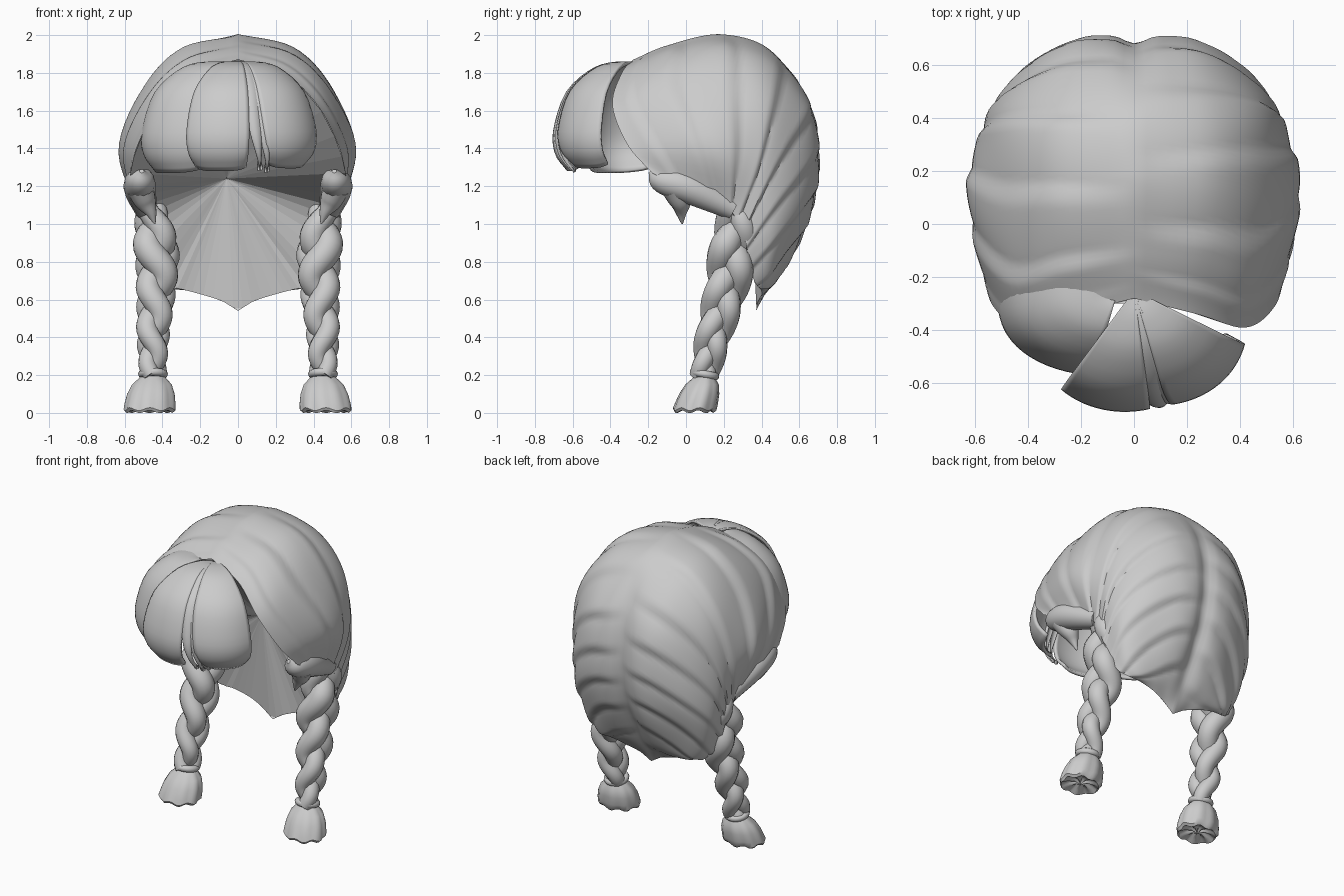
import bpy
from math import sin, cos, pi, radians, exp
from mathutils import Vector

if "Cube" in bpy.data.objects:
    bpy.data.objects.remove(bpy.data.objects["Cube"])


def spline(P, t):
    """Point at t (0..1) on a smooth curve through P."""
    P = [Vector(p) for p in P]
    n = len(P) - 1
    i = min(int(t * n), n - 1)
    f = t * n - i
    b, c = P[i], P[i + 1]
    a = P[i - 1] if i > 0 else 2 * b - c
    d = P[i + 2] if i + 2 <= n else 2 * c - b
    return 0.5 * (2 * b + (c - a) * f + (2 * a - 5 * b + 4 * c - d) * f * f
                  + (3 * b - a - 3 * c + d) * f ** 3)


def finish(ob, angle=40):
    bpy.ops.object.select_all(action='DESELECT')
    ob.select_set(True)
    bpy.context.view_layer.objects.active = ob
    if ob.type == 'CURVE':
        bpy.ops.object.convert(target='MESH')
        ob = bpy.context.object
    bpy.ops.object.shade_smooth_by_angle(angle=radians(angle))
    return ob


def mesh(name, verts, faces):
    me = bpy.data.meshes.new(name)
    me.from_pydata([tuple(v) for v in verts], [], faces)
    me.validate()
    ob = bpy.data.objects.new(name, me)
    bpy.context.collection.objects.link(ob)
    return ob


def grid(name, rows, closed=False, thick=0, flip=False, angle=40):
    m = len(rows[0])
    faces = []
    for i in range(len(rows) - 1):
        for j in range(m if closed else m - 1):
            k = (j + 1) % m
            f = (i * m + j, i * m + k, (i + 1) * m + k, (i + 1) * m + j)
            faces.append(f[::-1] if flip else f)
    ob = mesh(name, [v for r in rows for v in r], faces)
    if thick:
        mod = ob.modifiers.new("thickness", 'SOLIDIFY')
        mod.thickness = thick
        mod.offset = -1
    return finish(ob, angle)


def tube(name, pts, radii):
    cu = bpy.data.curves.new(name, 'CURVE')
    cu.dimensions = '3D'
    cu.bevel_depth = 1
    cu.bevel_resolution = 5
    cu.use_fill_caps = True
    sp = cu.splines.new('POLY')
    sp.points.add(len(pts) - 1)
    for p, co, r in zip(sp.points, pts, radii):
        p.co = (*co, 1)
        p.radius = r
    ob = bpy.data.objects.new(name, cu)
    bpy.context.collection.objects.link(ob)
    return finish(ob, 60)


# Hair cap: arches running from the centre parting to the side edge
ARCHES = [
    [(0, -.28, 1.87), (.24, -.34, 1.80), (.42, -.39, 1.63), (.53, -.31, 1.42), (.57, -.18, 1.27)],
    [(0, -.10, 1.945), (.27, -.14, 1.88), (.46, -.20, 1.70), (.59, -.10, 1.42), (.57, .00, 1.18)],
    [(0, .18, 2.005), (.30, .15, 1.925), (.50, .10, 1.71), (.625, .15, 1.40), (.54, .20, 1.10)],
    [(0, .45, 1.935), (.30, .42, 1.85), (.49, .40, 1.64), (.57, .36, 1.32), (.53, .27, 1.02)],
    [(0, .65, 1.68), (.25, .64, 1.59), (.43, .55, 1.41), (.53, .43, 1.17), (.52, .31, .92)],
    [(0, .71, 1.36), (.20, .69, 1.28), (.38, .60, 1.13), (.49, .47, .97), (.49, .33, .82)],
    [(0, .66, 1.05), (.17, .63, .99), (.32, .54, .88), (.42, .45, .77), (.44, .36, .70)],
    [(0, .52, .78), (.13, .51, .75), (.24, .48, .71), (.33, .44, .67), (.38, .39, .66)],
    [(0, .37, .54), (.08, .38, .59), (.17, .40, .62), (.26, .40, .645), (.32, .39, .66)],
]
N, M = 110, 26
half = []
for j in range(M + 1):
    column = [spline(a, j / M) for a in ARCHES]
    half.append([spline(column, i / N) for i in range(N + 1)])
rows = []
for i in range(N + 1):
    t, row = i / N, []
    for j in range(-M, M + 1):
        s = abs(j) / M
        p = half[abs(j)][i].copy()
        if j < 0:
            p.x = -p.x
        # overlapping strands plus a shallow parting groove
        ph = (10 * t + (.45 if j < 0 else 0) + .25 * sin(3 * s + 9 * t)) % 1
        ridge = .026 * (min(ph / .75, (1 - ph) / .25) ** .7 - .5)
        ridge *= min(1, s * 5) * (1 - .5 * s) * min(1, 8 * t, 8 * (1 - t))
        groove = -.03 * exp(-(p.x / .05) ** 2) * max(0, min(1, 4 * t - 1)) * min(1, 5 * (1 - t))
        out = (p - Vector((0, .1, p.z * .7 + .4))).normalized()
        row.append(p + out * (ridge + groove))
    rows.append(row)
grid("hair_cap", rows, flip=True, angle=35)

# Faceted inner lining: fan from the cap's rim to a point inside
rim = ([rows[0][j] for j in range(0, 2 * M, 4)] + [rows[i][-1] for i in range(0, N, 10)]
       + [rows[N][j] for j in range(2 * M, 0, -4)] + [rows[i][0] for i in range(N, 0, -10)])
k = len(rim)
mesh("inner_lining", rim + [Vector((-.06, .34, 1.24))],
     [(i, (i + 1) % k, k) for i in range(k)])

# Fringe locks: start and end azimuth, taper, tip drop, tip skew, centre x, depth
PROFILE = [(.02, 1.85, 0), (.25, 1.86, 0), (.54, 1.825, 0), (.85, 1.70, 0), (1, 1.5, 0),
           (.98, 1.37, 0), (.84, 1.28, 0)]


def fringe_lock(name, a0, a1, taper, drop=0, skew=0, cx=0, depth=.445):
    mid, hw = (a0 + a1) / 2, (a1 - a0) / 2
    rows = []
    for i in range(23):
        v = i / 22
        r, z, _ = spline(PROFILE, v)
        tip = max(0, (v - .5) / .5) ** 1.4
        row = []
        for j in range(17):
            u = j / 8 - 1
            a = radians(mid + skew * tip + hw * (1 - taper * tip) * u)
            rr = r * (1 + .025 * (1 - u * u))
            c = cos(a)
            c = abs(c) ** .8 * (1 if c > 0 else -1)
            row.append((cx + .445 * rr * sin(a), -.25 - depth * rr * c,
                        z - drop * v ** 3 + .02 * u ** 4 * v ** 4))
        rows.append(row)
    grid(name, rows, thick=.018, flip=True)


fringe_lock("fringe_centre", -38, 8, .05)
fringe_lock("fringe_wisp_1", 5, 15, .93, skew=8, depth=.435)
fringe_lock("fringe_wisp_2", 11, 21, .93, .01, skew=8, depth=.43)
fringe_lock("fringe_right", 16, 68, .14, -.015, skew=5)
fringe_lock("fringe_left", -98, -12, .12, .01, skew=-4, cx=-.06, depth=.325)

BRAID = [(.465, .27, 1.10), (.43, .25, .85), (.435, .205, .62), (.45, .145, .40), (.45, .10, .20)]
for sgn, side in ((1, "right"), (-1, "left")):
    # Lock sweeping from the temple to the braid, and the loose wisp below it
    for name, pts, rad in (
        ("temple_lock", [(.51, -.19, 1.28), (.515, -.13, 1.235), (.52, .02, 1.19), (.49, .25, 1.08)],
         [.012, .07, .085, .06]),
        ("ear_wisp", [(.52, -.06, 1.19), (.49, -.03, 1.12), (.46, -.025, 1.06), (.44, -.02, 1.0)],
         [.07, .058, .03, .004])):
        T = [i / 18 for i in range(19)]
        P = [spline(pts, t) for t in T]
        R = [spline([(r, 0, 0) for r in rad], t).x for t in T]
        tube(f"{name}_{side}", [(sgn * p.x, p.y, p.z) for p in P], R)

    # Three-strand braid
    for s in range(3):
        P, R = [], []
        for i in range(61):
            u = i / 60
            c = spline(BRAID, u)
            w = min(.65 + 1.8 * u, 1.03, 1.14 - .55 * u)
            th = 2 * pi * (1.4 * u + s / 3)
            P.append((sgn * (c.x + .045 * w * sin(2 * th)), c.y + .062 * w * sin(th), c.z))
            R.append(.077 * w)
        tube(f"braid_{side}_strand_{s + 1}", P, R)

    # Hair tie
    bpy.ops.mesh.primitive_torus_add(major_radius=.058, minor_radius=.021, major_segments=28,
                                     minor_segments=10, location=(sgn * .45, .098, .205),
                                     rotation=(radians(-12), 0, 0))
    bpy.context.object.name = f"hair_tie_{side}"
    finish(bpy.context.object, 60)

    # Fluted tuft with a lumpy, slightly hollow underside
    rings = []
    for r, z in ((.045, .215), (.07, .185), (.105, .15), (.125, .10), (.134, .05),
                 (.136, .02), (.122, .006), (.09, .02), (.04, .03), (.002, .02)):
        ring = []
        for j in range(48):
            a = 2 * pi * j / 48
            f = 1 + .06 * (abs(sin(4.5 * a)) - .6) * min(1, (.215 - z) * 12)
            ring.append((sgn * (.45 + .018 * (1 - z / .2)) + r * f * cos(a),
                         .04 + .3 * z + .84 * r * f * sin(a),
                         max(0, z + .008 * sin(7 * a) * (z < .04))))
        rings.append(ring)
    grid(f"braid_tuft_{side}", rings, closed=True, flip=True)
